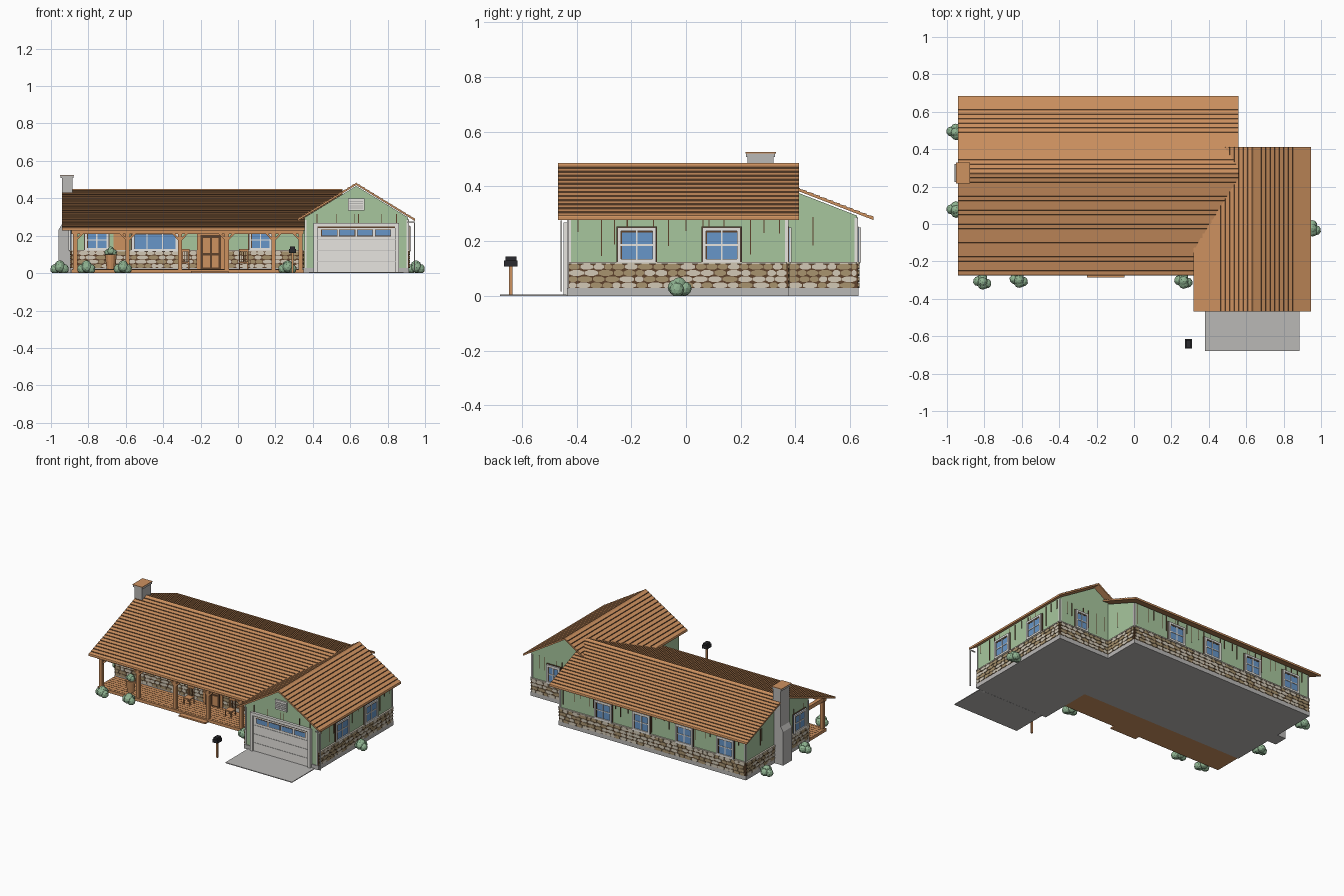
import bpy, bmesh, math, random
from mathutils import Vector

if "Cube" in bpy.data.objects:
    bpy.data.objects.remove(bpy.data.objects["Cube"])
random.seed(4)

def mat(name, hexa):
    m = bpy.data.materials.new(name)
    ch = [int(hexa[i:i + 2], 16) / 255 for i in (0, 2, 4)]
    m.diffuse_color = [c / 12.92 if c < .04 else ((c + .055) / 1.055) ** 2.4 for c in ch] + [1]
    m.use_nodes = True
    m.node_tree.nodes["Principled BSDF"].inputs["Base Color"].default_value = m.diffuse_color
    return m

GREEN, BUSH = mat("wall_green", "A7C69E"), mat("bush_green", "8EB290")
WOOD, DARK = mat("wood_brown", "CE9260"), mat("dark_brown", "5E422C")
STONE, TAN = mat("stone_beige", "D2C8B6"), mat("stone_tan", "A8936F")
WHITE, GLASS = mat("trim_white", "E8E6E1"), mat("glass_blue", "6796C8")
GREY, BLACK = mat("concrete_grey", "BAB8B6"), mat("black", "2A2A2E")

def finish(name, bm, *mats):
    bmesh.ops.recalc_face_normals(bm, faces=bm.faces)
    me = bpy.data.meshes.new(name)
    bm.to_mesh(me)
    bm.free()
    ob = bpy.data.objects.new(name, me)
    bpy.context.collection.objects.link(ob)
    for m in mats:
        me.materials.append(m)
    return ob

def boxes(name, items, m):
    """Each item is x0, x1, y0, y1, z0, z1."""
    bm = bmesh.new()
    for x0, x1, y0, y1, z0, z1 in items:
        for v in bmesh.ops.create_cube(bm, size=1)["verts"]:
            v.co = Vector((x0 + (v.co.x + .5) * (x1 - x0), y0 + (v.co.y + .5) * (y1 - y0),
                           z0 + (v.co.z + .5) * (z1 - z0)))
    return finish(name, bm, m)

def extrude(name, prof, axis, a, b, mats, idx=None):
    """Extrude a (horizontal, z) profile along x or y; idx gives a material for each edge."""
    bm = bmesh.new()
    put = (lambda u, z, t: (t, u, z)) if axis == "x" else (lambda u, z, t: (u, t, z))
    A, B = [[bm.verts.new(put(u, z, t)) for u, z in prof] for t in (a, b)]
    bm.faces.new(A)
    bm.faces.new(B)
    n = len(prof)
    for i in range(n):
        f = bm.faces.new((A[i], A[(i + 1) % n], B[(i + 1) % n], B[i]))
        f.material_index = idx[i] if idx else 0
    return finish(name, bm, *mats)

def shingle_roof(name, axis, a, b, e0, ridge, e1, rise, row=.025, thick=.01):
    """Stepped rows of shingles from both eaves to the ridge, dark on the risers above the eave."""
    def rows(e):
        n = max(2, round(abs(ridge[0] - e[0]) / row))
        du, dz = (ridge[0] - e[0]) / n, (ridge[1] - e[1]) / n
        pts = []
        for i in range(n):
            u, z = e[0] + i * du, e[1] + i * dz
            pts += [(u, z), (u + .06 * du, z + rise * dz)]
        return pts
    L, R = rows(e0), rows(e1)
    prof = L + [ridge] + R[::-1]
    idx = [(i + 1) % 2 for i in range(len(L))] + [i % 2 for i in range(len(R))]
    idx[0] = idx[-1] = 0
    prof += [(e1[0], e1[1] - thick), (ridge[0], ridge[1] - thick), (e0[0], e0[1] - thick)]
    idx += [0] * (len(prof) - len(idx))
    extrude(name, prof, axis, a, b, (WOOD, DARK), idx)

# Roofs and ridge caps
shingle_roof("main_roof", "x", -.94, .56, (-.275, .237), (.272, .446), (.685, .287), .45)
shingle_roof("garage_roof", "y", -.467, .413, (.317, .288), (.632, .481), (.947, .288), .32)
extrude("main_ridge_cap", [(.262, .442), (.272, .45), (.282, .442)], "x", -.94, .56, [WOOD])
extrude("garage_ridge_cap", [(.622, .475), (.632, .485), (.642, .475)], "y", -.467, .413, [WOOD])

# Wall bodies
extrude("main_walls", [(-.055, .02), (.625, .02), (.625, .293), (.272, .43), (-.055, .305)],
        "x", -.89, .52, [GREEN])
extrude("garage_walls", [(.355, .02), (.91, .02), (.91, .297), (.632, .466), (.355, .297)],
        "y", -.43, .37, [GREEN])
boxes("foundation", [(-.895, .525, -.06, .63, 0, .028), (.35, .915, -.435, .375, 0, .028)], GREY)

# Walls as (origin x, origin y, direction); the outside lies to the right of the direction
WALLS = {"front": (0, -.055, (1, 0)), "left": (-.89, 0, (0, -1)), "rear": (0, .625, (-1, 0)),
         "right": (.52, 0, (0, 1)), "garage_right": (.91, 0, (0, 1)), "garage_left": (.355, 0, (0, -1)),
         "garage_rear": (0, .37, (-1, 0)), "garage_front": (0, -.43, (1, 0))}

def at(w, u, o, z):
    x, y, d = WALLS[w]
    return Vector((x + d[0] * u + d[1] * o, y + d[1] * u - d[0] * o, z))

def slab(w, u0, u1, z0, z1, o0, o1):
    p, q = at(w, u0, o0, z0), at(w, u1, o1, z1)
    return (min(p.x, q.x), max(p.x, q.x), min(p.y, q.y), max(p.y, q.y), z0, z1)

# Stone wainscot in two stone colours with a ledge; runs are in wall coordinates
RUNS = [("front", -.89, -.22), ("front", -.07, .355), ("left", -.625, .055), ("rear", -.52, .89),
        ("right", .37, .625), ("garage_right", -.43, .37), ("garage_left", .055, .43),
        ("garage_rear", -.91, -.52)]
boxes("stone_backing", [slab(w, a, b, .025, .118, -.005, .004) for w, a, b in RUNS], DARK)
boxes("stone_ledge", [slab(w, a, b, .116, .124, -.005, .011) for w, a, b in RUNS], STONE)
bm = bmesh.new()
for w, a, b in RUNS:
    for r in range(4):
        u, h = a + .001, .0226
        while u < b - .012:
            wd = min(random.uniform(.028, .06), b - u - .001)
            cu, cz = u + wd / 2, .027 + h * (r + .5)
            tone = int(random.random() < .4)
            ring = []
            for k in range(8):
                t = (k + .5) * math.pi / 4
                j = random.uniform(.88, 1.05)
                ring.append((cu + max(-.475, min(.475, .56 * math.cos(t) * j)) * wd,
                             cz + max(-.46, min(.46, .56 * math.sin(t) * j)) * h))
            outer = [bm.verts.new(at(w, p, .009, z)) for p, z in ring]
            inner = [bm.verts.new(at(w, p, .002, z)) for p, z in ring]
            bm.faces.new(outer).material_index = tone
            for k in range(8):
                bm.faces.new((outer[k], outer[k - 1], inner[k - 1], inner[k])).material_index = 1
            u += wd
finish("wall_stones", bm, STONE, TAN)

# Windows: dark surround, frame, glass and glazing bars
def window(w, c, width, z0, z1, panes=2):
    a, b, t = c - width / 2, c + width / 2, .013
    boxes("window_glass", [slab(w, a, b, z0, z1, 0, .008)], GLASS)
    bars = [(a, a + t, z0, z1), (b - t, b, z0, z1), (a, b, z0, z0 + t), (a, b, z1 - t, z1)]
    frame = [slab(w, *q, 0, .015) for q in bars]
    for i in range(1, panes):
        m = a + width * i / panes
        frame.append(slab(w, m - .003, m + .003, z0, z1, 0, .011))
    zm = (z0 + z1) / 2
    if panes == 2:
        frame.append(slab(w, a, b, zm - .003, zm + .003, 0, .011))
    boxes("window_frame", frame, WHITE)
    boxes("window_inner_shade", [slab(w, a + t, b - t, z1 - t - .006, z1 - t, 0, .009),
                                 slab(w, a + t, a + t + .004, z0 + t, z1 - t, 0, .009)], DARK)
    boxes("window_surround", [slab(w, a - .004, b + .004, z0 - .003, z1 + .004, 0, .006)], DARK)

for w, c, wd in (("front", -.755, .13), ("front", .12, .125), ("left", -.05, .13),
                 ("rear", -.185, .13), ("rear", .105, .13), ("rear", .43, .13), ("rear", .74, .13),
                 ("garage_right", -.18, .14), ("garage_right", .13, .14), ("garage_rear", -.74, .1)):
    window(w, c, wd, .122, .25 if w != "front" else .232)
window("front", -.445, .25, .115, .225, 3)

# White corner boards and dark weather streaks on the walls
corners = []
for w, u in (("front", -.885), ("left", .05), ("left", -.62), ("rear", -.515), ("rear", .885),
             ("right", .62), ("garage_right", -.425), ("garage_right", .366),
             ("garage_front", .361), ("garage_front", .904), ("garage_rear", -.905)):
    corners.append(slab(w, u - .004, u + .004, .124 if w != "garage_front" else .025, .285, -.002, .004))
boxes("corner_boards", corners, WHITE)
streaks = []
for w, a, b, n in (("rear", -.5, .87, 26), ("garage_right", -.4, .35, 13), ("right", .4, .6, 1),
                   ("garage_rear", -.88, -.54, 6), ("left", -.55, .03, 7), ("garage_front", .42, .85, 6)):
    for i in range(n):
        u, front = a + (b - a) * (i + random.random()) / n, w == "garage_front"
        low = .268 if front else random.uniform(.13, .24)
        streaks.append(slab(w, u, u + .004, low, .315 if front else .288, 0, .002))
boxes("weather_streaks", streaks, DARK)

# Garage door with panel grooves and a row of small windows
G = "garage_front"
boxes("garage_door_trim", [slab(G, .405, .425, 0, .265, 0, .018), slab(G, .84, .86, 0, .265, 0, .018),
                           slab(G, .405, .86, .248, .268, 0, .018)], WHITE)
boxes("garage_door", [slab(G, .425, .84, .005, .25, 0, .008)], WHITE)
boxes("garage_door_grooves", [slab(G, .425, .84, z, z + .003, 0, .01) for z in (.06, .12, .18)], GREY)
boxes("garage_door_shadow_gap", [slab(G, .425, .84, .242, .248, 0, .01)], DARK)
boxes("garage_door_window_rims", [slab(G, .445 + i * .096, .531 + i * .096, .197, .233, 0, .01)
                                  for i in range(4)], DARK)
boxes("garage_door_windows", [slab(G, .448 + i * .096, .528 + i * .096, .2, .23, 0, .011)
                              for i in range(4)], GLASS)
# Gable vent with slats
boxes("gable_vent", [slab(G, .587, .677, .335, .4, 0, .01)], WHITE)
boxes("vent_slats", [slab(G, .597, .667, .345 + i * .012, .35 + i * .012, 0, .013) for i in range(4)], GREY)
boxes("driveway", [(.38, .885, -.68, -.436, 0, .005)], GREY)
boxes("downspout", [(.94, .947, -.459, -.453, .015, .275), (.905, .947, -.459, -.453, .268, .275)], WHITE)

# Porch deck, step, posts, beam and braces
boxes("porch_deck", [(-.89, .35, -.25, -.06, 0, .02), (-.25, -.05, -.285, -.25, 0, .01)], WOOD)
boxes("deck_gaps", [(-.885, .345, -.235 + i * .025, -.232 + i * .025, .0195, .0208) for i in range(7)], DARK)
POSTS = (-.87, -.59, -.31, -.06, .19, .335)
boxes("porch_posts", [(x - .011, x + .011, -.246, -.224, .02, .225) for x in POSTS], WOOD)
boxes("porch_beam", [(-.89, .35, -.248, -.222, .21, .236), (-.885, -.86, -.24, -.055, .21, .236)], WOOD)
for x in POSTS:
    for s in (-1, 1):
        if -.88 < x + s * .04 < .35:
            extrude("post_brace", [(x, .165), (x + s * .045, .212), (x + s * .03, .212), (x, .18)],
                    "y", -.242, -.228, [WOOD])

# Front door and wooden wall panel
boxes("door_frame", [slab("front", -.22, -.07, .02, .22, 0, .012)], WOOD)
boxes("front_door", [slab("front", -.2, -.09, .02, .205, 0, .018)], DARK)
boxes("door_panels", [slab("front", u, u + .036, z, z + h, 0, .022) for u in (-.187, -.139)
                      for z, h in ((.03, .065), (.108, .08))], WOOD)
boxes("wall_panel", [slab("front", -.665, -.6, .124, .23, 0, .008)], WOOD)

# Porch chairs
for cx in (-.285, .03):
    a, b = cx - .025, cx + .025
    boxes("porch_chair", [(a, b, -.15, -.1, .055, .063), (a, b, -.104, -.098, .115, .13)] +
          [(x, x + .006, y, y + .006, .02, .06 if y < -.12 else .13)
           for x in (a, b - .006) for y in (-.15, -.104)] +
          [(cx - .014 + i * .012, cx - .01 + i * .012, -.104, -.099, .06, .12) for i in range(3)], WOOD)

# Chimney with a grey cap and a brown top plate
extrude("chimney", [(-.96, 0), (-.885, 0), (-.885, .515), (-.942, .515), (-.942, .26), (-.96, .23)],
        "y", .225, .32, [GREY])
boxes("chimney_cap", [(-.95, -.88, .219, .326, .508, .522)], GREY)
boxes("chimney_top", [(-.953, -.878, .217, .328, .521, .525)], WOOD)

# Mailbox
boxes("mailbox_post", [(.285, .297, -.646, -.634, 0, .115)], WOOD)
boxes("mailbox", [(.272, .31, -.665, -.615, .108, .13), (.278, .304, -.66, -.62, .13, .143)], BLACK)

# Bushes from overlapping lobes
def bush(x, y, z, s):
    bm = bmesh.new()
    for dx, dy, h, r in ((-.55, .1, .5, .6), (.5, -.2, .5, .6), (0, .45, .6, .6),
                         (.05, -.3, .7, .65), (0, 0, .95, .6)):
        for v in bmesh.ops.create_icosphere(bm, subdivisions=2, radius=r * s)["verts"]:
            v.co = v.co * random.uniform(.96, 1.04) + Vector((x + dx * s, y + dy * s, z + h * s))
            v.co.z = max(v.co.z, z)
    finish("bush", bm, BUSH)

for x, y in ((-.953, .49), (-.953, .075), (-.81, -.31), (-.615, -.3), (.265, -.305), (.952, -.025)):
    bush(x, y, 0, .044)

# Porch planter
bm = bmesh.new()
bmesh.ops.create_cone(bm, cap_ends=True, segments=12, radius1=.022, radius2=.032, depth=.08)
bmesh.ops.translate(bm, vec=(-.68, -.19, .06), verts=bm.verts)
finish("planter_pot", bm, WOOD)
bush(-.68, -.19, .095, .03)
